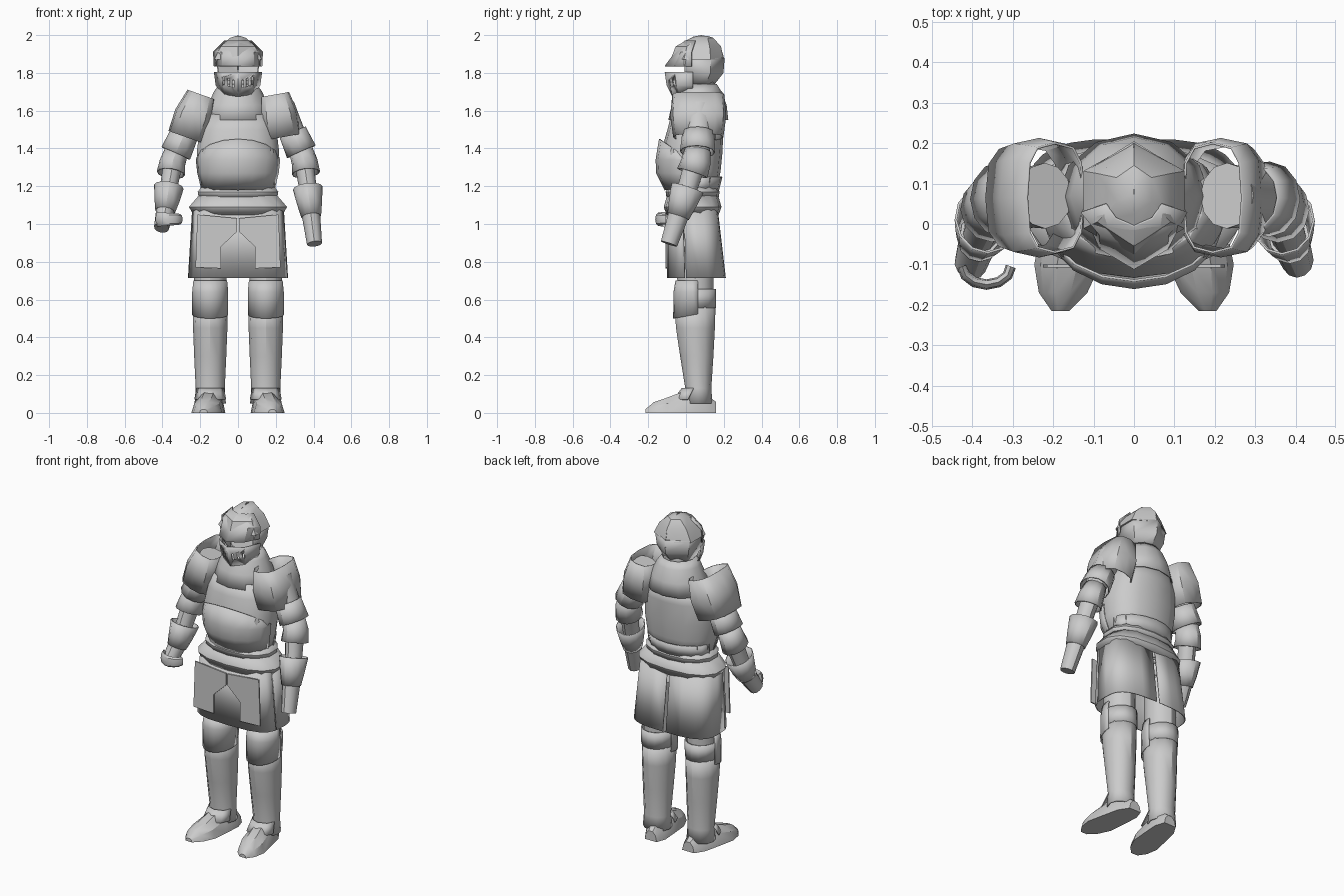
import bpy, bmesh, math
from mathutils import Vector

default_cube = bpy.data.objects.get("Cube")
if default_cube:
    bpy.data.objects.remove(default_cube)

GREY = (0.6, 0.6, 0.6, 1)
steel = bpy.data.materials.new("steel grey")
steel.use_nodes = True
steel.diffuse_color = GREY
steel.node_tree.nodes["Principled BSDF"].inputs["Base Color"].default_value = GREY


def finish(name, bm, thickness=0):
    """Turn a bmesh into a shaded steel object."""
    bmesh.ops.recalc_face_normals(bm, faces=bm.faces)
    mesh = bpy.data.meshes.new(name)
    bm.to_mesh(mesh)
    bm.free()
    mesh.materials.append(steel)
    part = bpy.data.objects.new(name, mesh)
    bpy.context.collection.objects.link(part)
    bpy.ops.object.select_all(action="DESELECT")
    bpy.context.view_layer.objects.active = part
    part.select_set(True)
    bpy.ops.object.shade_smooth_by_angle(angle=math.radians(32))
    if thickness:
        solid = part.modifiers.new("thickness", "SOLIDIFY")
        solid.thickness = thickness
        solid.offset = 0
    return part


def loft(name, rows, closed, cap):
    """Skin a list of equal-length point rows; open-ended skins become thin sheet metal."""
    bm = bmesh.new()
    loops = [[bm.verts.new(point) for point in row] for row in rows]
    count = len(rows[0])
    for low, high in zip(loops, loops[1:]):
        for i in range(count if closed else count - 1):
            j = (i + 1) % count
            bm.faces.new((low[i], low[j], high[j], high[i]))
    if cap:
        bm.faces.new(loops[0])
        bm.faces.new(loops[-1])
    return finish(name, bm, 0 if cap else 0.006)


def wrap(name, centres, sizes, sides=12, arc=None, cap=False, upright=False, square=1, tilt=0):
    """Wrap a plate round a path. Angle 0 faces the front; tilt lifts the front of the last ring."""
    centres = [Vector(c) for c in centres]
    start, end = arc or (0, 360)
    rows = []
    for k, (centre, (width, depth)) in enumerate(zip(centres, sizes)):
        along = centres[min(k + 1, len(centres) - 1)] - centres[max(k - 1, 0)]
        along = Vector((0, 0, 1)) if upright else along.normalized()
        if along.z < 0:
            along = -along
        back = Vector((0, 1, 0))
        back = (back - along * back.dot(along)).normalized()
        across = back.cross(along)
        lift = tilt if k == len(centres) - 1 else 0
        row = []
        for i in range(sides + 1 if arc else sides):
            angle = math.radians(start + (end - start) * i / sides)
            s, c = math.sin(angle), math.cos(angle)
            row.append(centre + along * lift * c
                       + across * width * math.copysign(abs(s) ** square, s)
                       - back * depth * math.copysign(abs(c) ** square, c))
        rows.append(row)
    return loft(name, rows, not arc, cap)


def shell(name, rings, x=0, **options):
    """Upright plate from rings of height, y, half width and half depth."""
    return wrap(name, [(x, y, z) for z, y, w, d in rings], [(w, d) for z, y, w, d in rings],
                upright=True, **options)


def plate(name, points, vec):
    """Flat polygon extruded along a vector."""
    bm = bmesh.new()
    face = bm.faces.new([bm.verts.new(p) for p in points])
    extruded = bmesh.ops.extrude_face_region(bm, geom=[face])["geom"]
    moved = [item for item in extruded if isinstance(item, bmesh.types.BMVert)]
    bmesh.ops.translate(bm, vec=vec, verts=moved)
    return finish(name, bm)


# Helmet: six-sided skull, pointed brow and pointed face guard with a sight gap between
shell("helmet_back", [(1.73, .06, .09, .08), (1.8, .06, .12, .135), (1.88, .06, .132, .142)],
      sides=4, arc=(60, 300))
shell("helmet_dome", [(1.87, .06, .145, .142), (1.94, .065, .105, .12),
                      (1.985, .085, .05, .06), (1.995, .085, .015, .03)], sides=6, cap=True)
shell("visor_brow", [(1.835, .03, .126, .14), (1.91, .03, .13, .085), (1.97, .05, .07, .055)],
      sides=4, arc=(-90, 90), square=1.25)
guard = shell("visor_guard", [(1.805, .03, .126, .14), (1.735, .03, .116, .13), (1.71, .03, .1, .1)],
              sides=4, arc=(-95, 95), tilt=-.035, square=1.25)
sweep = [math.radians(a) for a in range(-40, 101, 20)]
ridge = [(-.003, .08 + .122 * math.sin(a), 1.86 + .14 * math.cos(a)) for a in sweep]
inner = [(x, .08 + (y - .08) * .85, z - .02) for x, y, z in reversed(ridge)]
plate("helmet_comb", ridge + inner, (.006, 0, 0))

# Breathing slots cut through the face guard
bm = bmesh.new()
for x in (-.075, -.05, -.025, .025, .05, .075):
    slot = bmesh.ops.create_cube(bm, size=1)["verts"]
    bmesh.ops.scale(bm, vec=(.008, .2, .04), verts=slot)
    bmesh.ops.translate(bm, vec=(x, -.08, 1.735 + abs(x) * .3), verts=slot)
cutter = finish("slot_cutter", bm)
cutter.hide_render = True
cut = guard.modifiers.new("slots", "BOOLEAN")
cut.operation = "DIFFERENCE"
cut.object = cutter
bpy.context.view_layer.objects.active = guard
for modifier in [m.name for m in guard.modifiers]:
    bpy.ops.object.modifier_apply(modifier=modifier)
bpy.data.objects.remove(cutter)

# Collar and torso
shell("collar", [(1.55, .065, .185, .156), (1.63, .07, .155, .142), (1.7, .07, .125, .115),
                 (1.74, .07, .095, .09)])
shell("neck", [(1.68, .07, .09, .09), (1.76, .07, .08, .08)], cap=True)
shell("cuirass", [(1.17, .035, .19, .125), (1.28, .025, .208, .155), (1.38, .03, .22, .16),
                  (1.5, .05, .205, .145), (1.58, .06, .17, .135)], sides=14, square=.85)
shell("belly_plate", [(1.18, .03, .192, .14), (1.27, .02, .214, .175), (1.34, .02, .222, .178),
                      (1.34, .02, .218, .16)], sides=8, arc=(-84, 84), tilt=.11)
shell("back_flange", [(1.25, .05, .2, .14), (1.17, .045, .195, .125)], sides=8, arc=(95, 265))

# Waist and skirt
shell("waist_lame", [(1.2, .035, .19, .125), (1.17, .035, .215, .14), (1.14, .035, .21, .135)],
      sides=14, square=.85)
shell("hip_lame", [(1.16, .035, .2, .13), (1.09, .035, .262, .15), (1.05, .035, .238, .135)],
      sides=14, square=.8)
skirt_arcs = {"skirt_front": (-77, 77), "skirt_back_left": (79, 179.7),
              "skirt_back_right": (180.3, 281)}
for name, arc in skirt_arcs.items():
    shell(name, [(1.08, .035, .24, .13), (.715, .055, .262, .153)], sides=8, arc=arc, square=.62)
tasset = [(.005, 1.03), (.215, 1.05), (.225, .77), (.09, .765), (.09, .88), (.005, .96)]
for side in (1, -1):
    plate("tasset", [(side * x, -.1, z) for x, z in tasset], (0, -.008, 0))


# Legs, mirrored
def leg(side):
    x = side * .147
    shell("thigh", [(.95, .05, .09, .1), (.62, .05, .085, .095)], x, cap=True)
    shell("knee_cop", [(.7, .045, .087, .098), (.64, .045, .093, .108), (.52, .045, .093, .11)],
          x, arc=(-100, 100), tilt=-.02)
    shell("knee_strap", [(.655, .05, .092, .105), (.555, .05, .09, .105)], x, sides=8, arc=(80, 280))
    shell("greave", [(.56, .048, .09, .105), (.45, .05, .088, .1), (.3, .057, .082, .085),
                     (.13, .065, .074, .066), (.05, .065, .08, .072)], x)
    shell("ankle_lame", [(.13, .04, .07, .06), (.07, .01, .082, .075)], x, sides=4, arc=(-90, 90))
    # Shoe sections from heel to pointed toe: y, half width, height
    rows = []
    for y, width, height in ((.16, .04, .06), (.1, .068, .11), (0, .076, .125),
                             (-.1, .082, .085), (-.17, .06, .06), (-.215, .022, .02)):
        arch = [math.pi * i / 5 for i in range(6)]
        rows.append([(side * (.15 - y * .15 - width * math.cos(a)), y, height * math.sin(a))
                     for a in arch])
    loft("shoe", rows, True, True)


for side in (1, -1):
    leg(side)


# Arms: the same plates strung along each arm's own joints
def arm(side, s, joints, pauldron_reach):
    joints = [Vector((s * x, y, z)) for x, y, z in joints]

    def at(u):
        k = min(int(u), len(joints) - 2)
        return joints[k].lerp(joints[k + 1], u - k)

    pieces = (("upper_arm", 0, 1, .072, .055), ("arm_lame", .5, .88, .072, .08),
              ("elbow_cop", .86, 1.28, .06, .072), ("forearm", .95, 2, .052, .042),
              ("gauntlet_cuff", 1.55, 2.12, .076, .05), ("hand", 1.95, 3, .05, .04))
    for name, u, v, r, q in pieces:
        middle = (r + q) / 2
        wrap(side + name, [at(u), at((u + v) / 2), at(v)],
             [(size, size * 1.13) for size in (r, middle, q)],
             cap=name in ("upper_arm", "forearm", "hand"))
    top = Vector((s * .195, .065, 1.685))
    low = Vector((s * pauldron_reach, .065, 1.46))
    wrap(side + "pauldron", [top, top.lerp(low, .5), low],
         [(.074, .135), (.1, .145), (.096, .13)], square=.65)


arm("left_", 1, [(.23, .07, 1.62), (.35, .06, 1.35), (.385, -.035, 1.06), (.405, -.09, .895)], .235)
arm("right_", -1, [(.22, .07, 1.62), (.345, .06, 1.34), (.383, -.03, 1.08), (.405, -.1, .98)], .275)

# Curled mitten fingers of the right fist
curl = [math.radians(a) for a in range(180, 361, 30)]
wrap("right_fingers", [(-.365 + .06 * math.cos(a), -.105 + .045 * math.sin(a), 1.025) for a in curl],
     [(.04 - .015 * k / len(curl), .013) for k in range(len(curl))], sides=8, cap=True)
